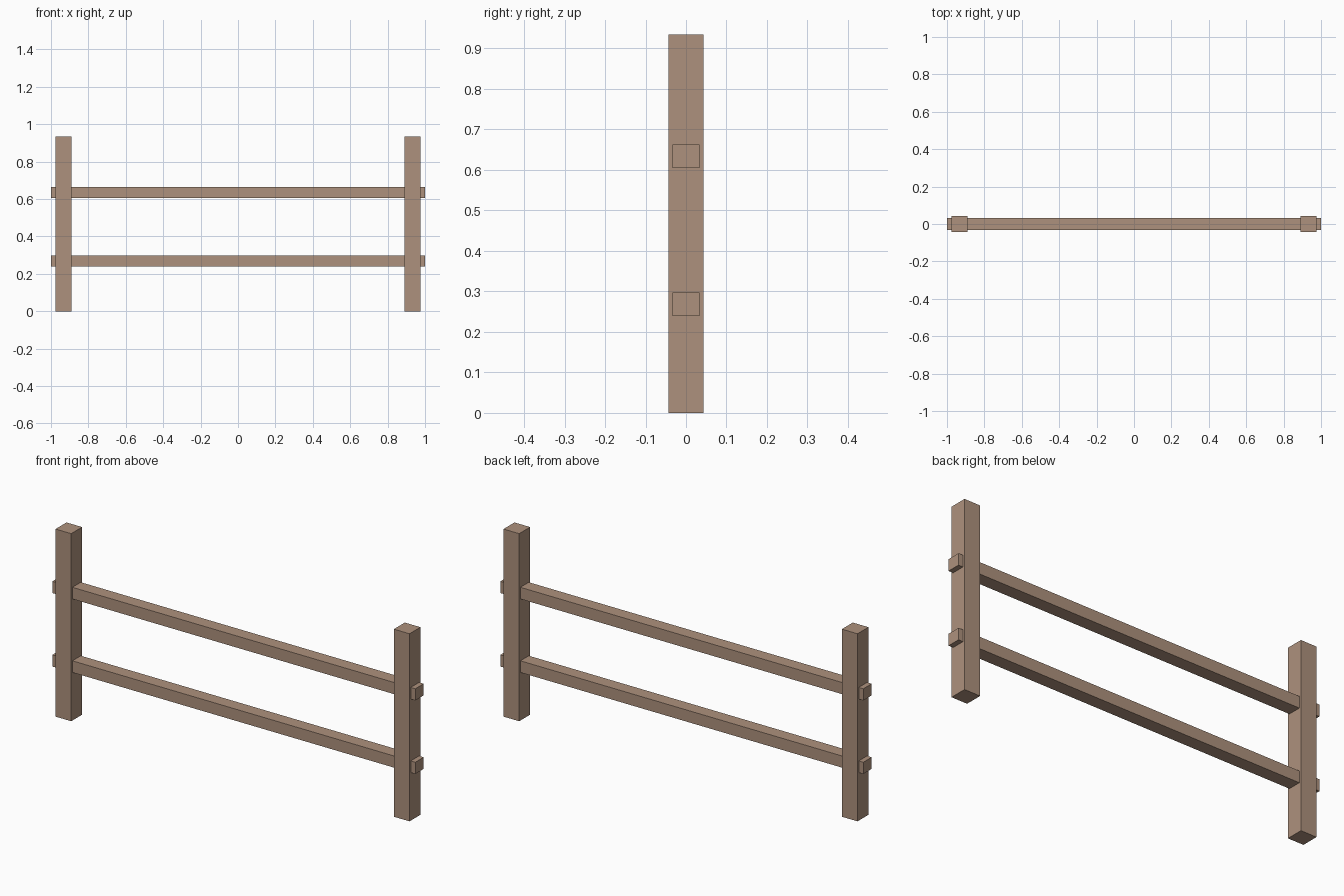
import bpy

if "Cube" in bpy.data.objects:
    bpy.data.objects.remove(bpy.data.objects["Cube"])

wood = bpy.data.materials.new("weathered_wood")
wood.diffuse_color = (0.42, 0.285, 0.205, 1.0)
wood.use_nodes = True
wood.node_tree.nodes["Principled BSDF"].inputs["Base Color"].default_value = wood.diffuse_color


def beam(name, center, size):
    """Square-cut timber, given its centre and full dimensions."""
    bpy.ops.mesh.primitive_cube_add(size=1, location=center)
    obj = bpy.context.object
    obj.name = name
    obj.scale = size
    bpy.ops.object.transform_apply(location=False, rotation=False, scale=True)
    obj.data.materials.append(wood)
    return obj


# Upright posts
POST_HEIGHT = 0.934
for side, name in ((-1, "left_post"), (1, "right_post")):
    beam(name, (side * 0.932, 0, POST_HEIGHT / 2), (0.086, 0.086, POST_HEIGHT))

# Horizontal rails, passing through the posts
for z, name in ((0.268, "lower_rail"), (0.634, "upper_rail")):
    beam(name, (0, 0, z), (2.0, 0.066, 0.058))
